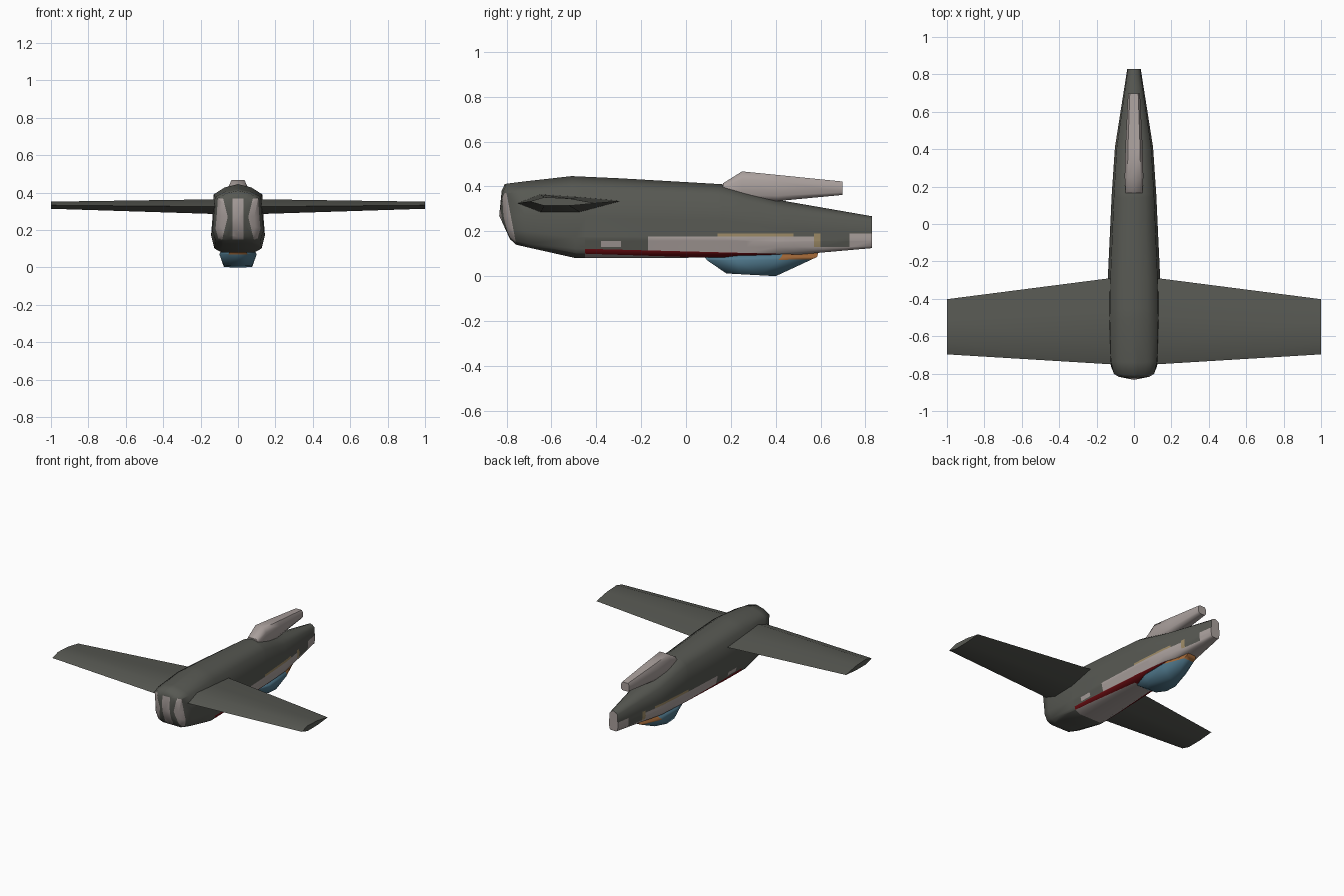
import bpy, bmesh, math
from mathutils import Vector

if "Cube" in bpy.data.objects:
    bpy.data.objects.remove(bpy.data.objects["Cube"])


def material(name, rgb):
    m = bpy.data.materials.new(name)
    m.diffuse_color = (*rgb, 1)
    m.use_nodes = True
    m.node_tree.nodes["Principled BSDF"].inputs["Base Color"].default_value = m.diffuse_color
    return m


OLIVE, LIGHT, RED, BLUE, TAN, ORANGE = range(6)
MATS = [material("dark olive grey", (0.095, 0.098, 0.085)),
        material("light warm grey", (0.40, 0.35, 0.335)),
        material("dark red", (0.15, 0.004, 0.006)),
        material("steel blue", (0.08, 0.19, 0.265)),
        material("tan", (0.33, 0.25, 0.13)),
        material("orange brown", (0.36, 0.14, 0.04))]


def loft(rings):
    """Skin a list of closed rings and cap both ends."""
    bm = bmesh.new()
    rows = [[bm.verts.new(p) for p in ring] for ring in rings]
    n = len(rows[0])
    for a, b in zip(rows, rows[1:]):
        for i in range(n):
            j = (i + 1) % n
            bm.faces.new((a[i], a[j], b[j], b[i]))
    caps = [bm.faces.new(rows[0]), bm.faces.new(rows[-1])]
    bmesh.ops.recalc_face_normals(bm, faces=bm.faces)
    return bm, caps


def cut(bm, co, no, faces=None):
    """Slice all faces, or only some, so they can be coloured by rule."""
    faces = list(bm.faces) if faces is None else faces
    edges = {e for f in faces for e in f.edges}
    verts = {v for f in faces for v in f.verts}
    bmesh.ops.bisect_plane(bm, geom=list(verts) + list(edges) + list(faces),
                           plane_co=co, plane_no=no, dist=1e-5)


def finish(name, bm, rule, angle=58):
    bm.normal_update()
    for f in bm.faces:
        f.material_index = rule(f.calc_center_median(), f.normal)
    me = bpy.data.meshes.new(name)
    bm.to_mesh(me)
    bm.free()
    for m in MATS:
        me.materials.append(m)
    ob = bpy.data.objects.new(name, me)
    bpy.context.collection.objects.link(ob)
    bpy.ops.object.select_all(action='DESELECT')
    ob.select_set(True)
    bpy.context.view_layer.objects.active = ob
    bpy.ops.object.shade_smooth_by_angle(angle=math.radians(angle))
    return ob


# Fuselage: one half cross-section, scaled along the body
HALF = [(0, 1), (0.5, 0.95), (0.90, 0.85), (0.95, 0.5), (1, 0.25), (0.88, 0.06), (0.6, 0), (0, 0)]
SECTION = HALF + [(-x, z) for x, z in HALF[-2:0:-1]]


def body_ring(ytop, ybot, top, bot, hw):
    return [(x * hw, ybot + (ytop - ybot) * z, bot + (top - bot) * z) for x, z in SECTION]


fus, caps = loft([body_ring(*r) for r in [
    (-0.822, -0.785, 0.380, 0.165, 0.092),
    (-0.808, -0.757, 0.411, 0.140, 0.120),
    (-0.740, -0.700, 0.420, 0.127, 0.137),
    (-0.510, -0.490, 0.446, 0.080, 0.144),
    (-0.290, -0.290, 0.436, 0.080, 0.140),
    (0.160, 0.160, 0.410, 0.083, 0.119),
    (0.410, 0.410, 0.340, 0.088, 0.102),
    (0.830, 0.830, 0.267, 0.125, 0.036)]])
# Pointed nose face
nose_tip = bmesh.ops.poke(fus, faces=[caps[0]])["verts"][0]
nose_tip.co = Vector((0, -0.833, 0.27))
fus.normal_update()


def nose_faces():
    return [f for f in fus.faces if f.calc_center_median().y < -0.765]


# Cuts for the nose stripes: the dark gaps narrow in the middle of the outer edge
for s in (-1, 1):
    cut(fus, (s * 0.030, 0, 0.27), (1, 0, 0), nose_faces())
    for slope in (0.25, -0.25):
        cut(fus, (s * 0.055, 0, 0.27), (s, 0, slope), nose_faces())
for z in (0.27, 0.37, 0.15):
    cut(fus, (0, 0, z), (0, 0, 1), nose_faces())
# Cuts for the side and belly paint
for y in (-0.45, -0.38, -0.29, -0.17, 0.14, 0.27, 0.48, 0.57, 0.60, 0.73):
    cut(fus, (0, y, 0), (0, 1, 0))
for z in (0.13, 0.157, 0.176, 0.191):
    cut(fus, (0, 0, z), (0, 0, 1), [f for f in fus.faces if f.calc_center_median().y > -0.45])
for z, slope in ((0.122, 0.026), (0.100, 0.032)):
    cut(fus, (0, -0.45, z), (0, slope, 1))


def body_paint(c, n):
    if c.y < -0.76 and n.y < -0.5:
        ax = abs(c.x)
        lens = ax > 0.055 + 0.25 * abs(c.z - 0.27)
        return LIGHT if 0.15 < c.z < 0.37 and (ax < 0.030 or lens) else OLIVE
    if n.y > 0.9:
        return LIGHT
    if c.y < -0.45:
        return OLIVE
    d = c.y + 0.45
    if c.z + 0.026 * d < 0.122:
        return RED if c.z + 0.032 * d > 0.100 and c.y < 0.48 else LIGHT
    if 0.57 < c.y < 0.60 and 0.13 < c.z < 0.191:
        return TAN
    if 0.14 < c.y < 0.48 and 0.176 < c.z < 0.191:
        return TAN
    if -0.17 < c.y < 0.60 and c.z < 0.176:
        return LIGHT
    if -0.38 < c.y < -0.29 and 0.13 < c.z < 0.157:
        return LIGHT
    if c.z < (0.191 if c.y > 0.73 else 0.13) and c.y > 0.60:
        return LIGHT
    return OLIVE


finish("fuselage", fus, body_paint)


# Wings: thin tapered sections, one per side
def wing_ring(x, y0, y1, zf, zb, t):
    c = y1 - y0
    return [(x, y0, zf), (x, y0 + c * 0.22, zf + t), (x, y0 + c * 0.6, zf + t * 0.7), (x, y1, zb),
            (x, y0 + c * 0.6, zf - t), (x, y0 + c * 0.22, zf - t)]


for side, name in ((1, "right_wing"), (-1, "left_wing")):
    wing, _ = loft([wing_ring(side * 0.09, -0.752, -0.285, 0.325, 0.335, 0.040),
                    wing_ring(side * 1.0, -0.697, -0.402, 0.333, 0.325, 0.019)])
    finish(name, wing, lambda c, n: OLIVE)


# Dorsal pod: chamfered box sections running backwards
def pod_ring(y, top, bot, hw):
    h = top - bot
    half = [(0.7, top), (1, top - 0.25 * h), (1, bot + 0.2 * h), (0.7, bot)]
    return [(x * hw, y, z) for x, z in half] + [(-x * hw, y, z) for x, z in reversed(half)]


pod, _ = loft([pod_ring(0.165, 0.414, 0.34, 0.044), pod_ring(0.25, 0.467, 0.335, 0.050),
               pod_ring(0.41, 0.451, 0.335, 0.046), pod_ring(0.697, 0.422, 0.362, 0.032)])
finish("dorsal_pod", pod, lambda c, n: LIGHT)


# Belly blister: stacked eight-sided rings
def blister_ring(z0, z1, y0, y1, hw):
    q = [(0.5, 0), (1, 0.28), (1, 0.68), (0.4, 1)]
    pts = q + [(-x, t) for x, t in reversed(q)]
    return [(x * hw, y0 + (y1 - y0) * t, z0 + (z1 - z0) * t) for x, t in pts]


# Its rear rim is a thin orange band
blister, _ = loft([blister_ring(0.095, 0.108, 0.10, 0.59, 0.070),
                   blister_ring(0.082, 0.086, 0.085, 0.585, 0.090),
                   blister_ring(0.070, 0.074, 0.095, 0.56, 0.100),
                   blister_ring(0.012, 0.0, 0.18, 0.40, 0.076)])
finish("belly_blister", blister,
       lambda c, n: ORANGE if 0.073 < c.z < 0.105 and (c.y > 0.45 or c.y < 0.15) else BLUE)
